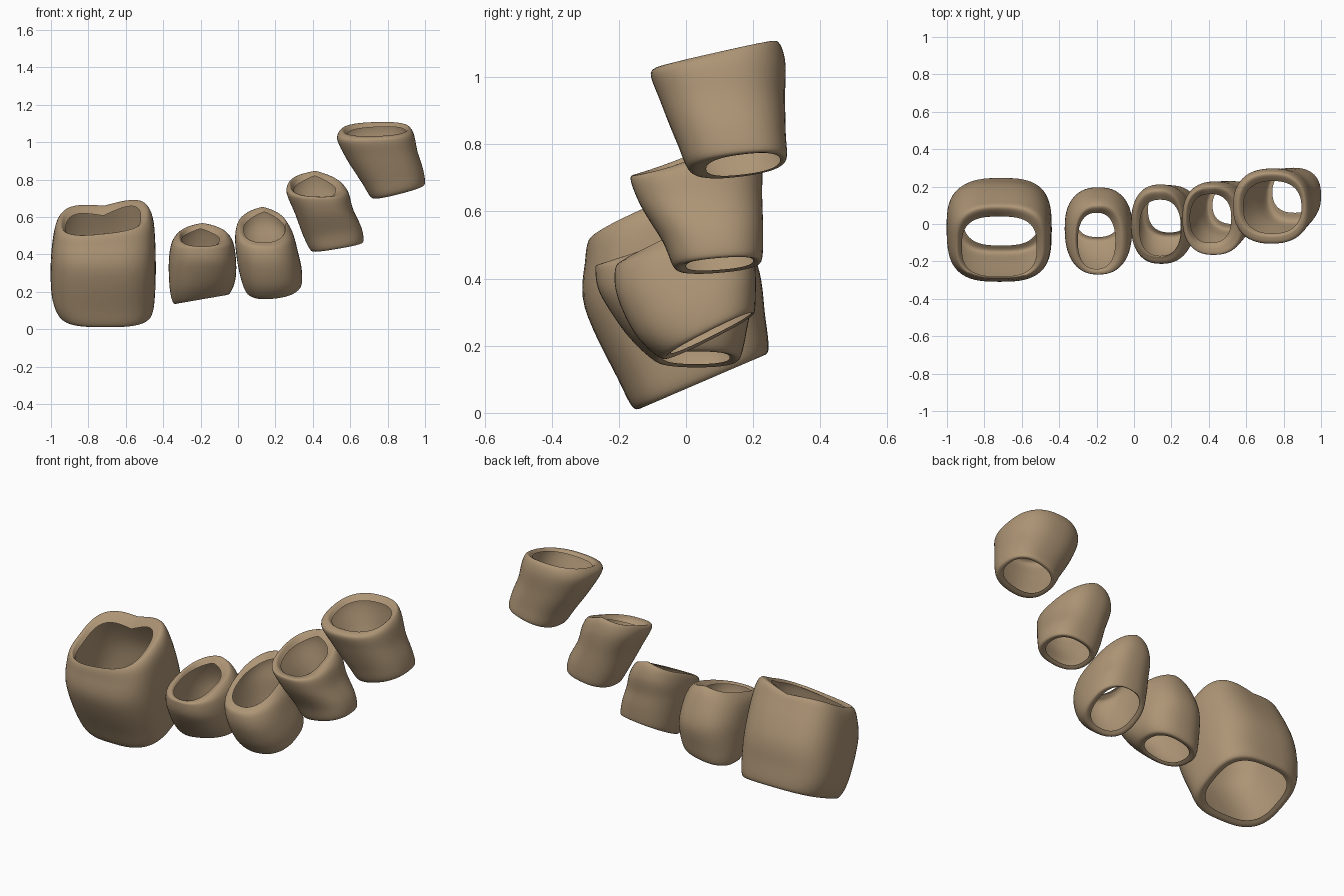
import bpy, bmesh, math

mat = bpy.data.materials.new("warm tan")
mat.diffuse_color = (0.42, 0.30, 0.18, 1)

SIDES, STEPS = 56, 6


def spline(a, b, c, d, t):
    """Catmull-Rom blend of four ring descriptions."""
    return [0.5 * (2*q + (r-p)*t + (2*p-5*q+4*r-s)*t*t + (3*q-p-3*r+s)*t**3)
            for p, q, r, s in zip(a, b, c, d)]


def shell(name, power, rings, saddle=0.0):
    """Open tube lofted through rings: x, y, z, half width, half depth, slope x, slope y.
    The first and last ring are the open lips, curled inwards."""
    keys = [rings[0]] + rings + [rings[-1]]
    path = []
    for i in range(len(rings) - 1):
        for s in range(STEPS):
            path.append((i + s / STEPS, spline(*keys[i:i+4], s / STEPS)))
    path.append((len(rings) - 1, rings[-1]))
    bm = bmesh.new()
    loops = []
    for level, (x, y, z, rx, ry, sx, sy) in path:
        lift = saddle * max(0, level - 3) / 3
        loop = []
        for k in range(SIDES):
            a = 2 * math.pi * k / SIDES
            c, s = math.cos(a), math.sin(a)
            u = math.copysign(abs(c) ** (2 / power), c)
            v = math.copysign(abs(s) ** (2 / power), s)
            # back of the rim dips (or peaks) in the middle
            wave = lift * max(0, s) * (abs(u) - 0.5) * 2
            loop.append(bm.verts.new((x + rx*u, y + ry*v,
                                      z + sx*rx*u + sy*ry*v + wave)))
        loops.append(loop)
    for lo, hi in zip(loops, loops[1:]):
        for k in range(SIDES):
            n = (k + 1) % SIDES
            f = bm.faces.new((lo[k], lo[n], hi[n], hi[k]))
            f.smooth = True
    me = bpy.data.meshes.new(name)
    bm.to_mesh(me)
    bm.free()
    me.materials.append(mat)
    ob = bpy.data.objects.new(name, me)
    bpy.context.collection.objects.link(ob)


# large shell on the left
shell("large_shell", 2.9, [
    [-.71, .05, .10, .205, .165, 0, .43],
    [-.71, .045, .10, .25, .20, 0, .43],
    [-.72, .015, .20, .277, .22, 0, .43],
    [-.72, -.045, .38, .28, .257, 0, .25],
    [-.715, -.085, .54, .265, .215, .06, .38],
    [-.715, -.10, .595, .235, .19, .10, .45],
    [-.72, -.12, .565, .20, .16, .15, .45]], 0.03)

# small shell beside it
shell("small_shell_left", 2.4, [
    [-.195, .03, .165, .115, .10, .17, 0],
    [-.195, .03, .165, .15, .13, .17, 0],
    [-.19, .0, .24, .175, .18, .12, 0],
    [-.19, -.03, .36, .18, .225, 0, .03],
    [-.19, -.06, .46, .165, .21, 0, .15],
    [-.19, -.08, .50, .13, .18, 0, .32],
    [-.20, -.09, .48, .10, .15, 0, .28]], -0.015)

# small shell in the middle
shell("small_shell_middle", 2.4, [
    [.19, .075, .24, .115, .12, .10, .50],
    [.19, .065, .235, .15, .14, .10, .50],
    [.175, .03, .31, .165, .178, .05, .45],
    [.155, .0, .41, .165, .205, 0, .30],
    [.14, .0, .50, .155, .21, 0, .32],
    [.13, .0, .55, .13, .18, 0, .50],
    [.14, -.02, .535, .11, .15, 0, .48]], -0.02)

# small shell on the right
shell("small_shell_right", 2.4, [
    [.53, .10, .445, .11, .10, .17, .08],
    [.53, .095, .445, .14, .13, .17, .08],
    [.505, .08, .52, .155, .15, .15, .05],
    [.46, .045, .63, .155, .182, .08, .05],
    [.425, .03, .73, .165, .195, 0, .15],
    [.415, .035, .77, .14, .165, -.05, .38],
    [.41, .03, .745, .11, .13, 0, .42]], -0.02)

# medium shell at the far right
shell("medium_shell", 2.4, [
    [.86, .17, .74, .12, .11, .25, .12],
    [.855, .155, .745, .145, .145, .25, .12],
    [.825, .135, .82, .165, .162, .20, .08],
    [.77, .11, .93, .19, .185, .10, .03],
    [.735, .095, 1.03, .205, .20, .06, .10],
    [.735, .10, 1.07, .18, .17, .03, .22],
    [.74, .09, 1.05, .155, .14, .05, .22]])
